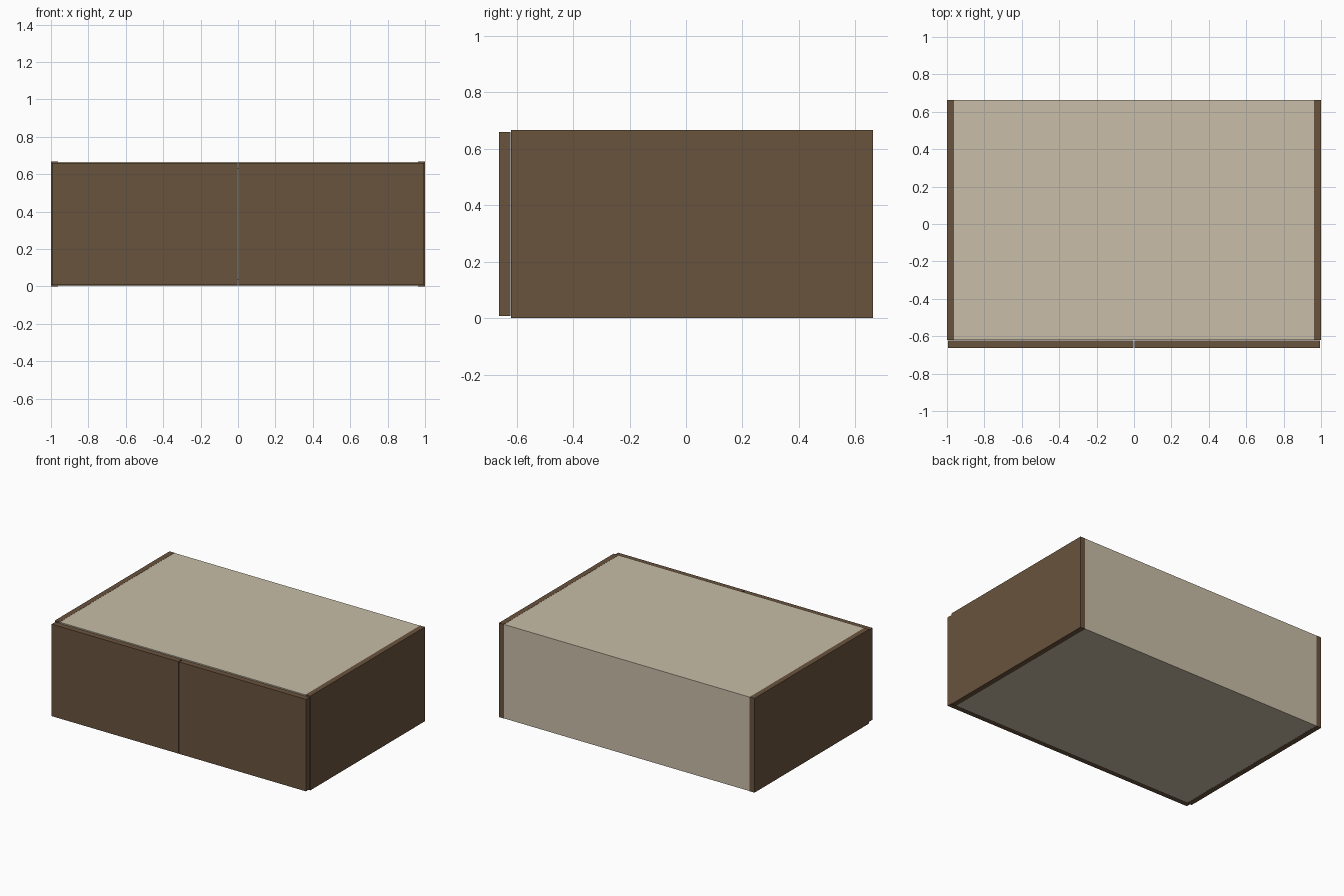
import bpy

if "Cube" in bpy.data.objects:
    bpy.data.objects.remove(bpy.data.objects["Cube"])


def material(name, rgb):
    m = bpy.data.materials.new(name)
    m.diffuse_color = (*rgb, 1.0)
    m.use_nodes = True
    m.node_tree.nodes["Principled BSDF"].inputs["Base Color"].default_value = m.diffuse_color
    return m


wood = material("dark_wood", (0.144, 0.087, 0.047))
board = material("pale_board", (0.578, 0.509, 0.392))


def box(name, lo, hi, mat):
    """Axis-aligned panel between two corners."""
    centre = [(a + b) / 2 for a, b in zip(lo, hi)]
    size = [b - a for a, b in zip(lo, hi)]
    bpy.ops.mesh.primitive_cube_add(size=1, location=centre)
    ob = bpy.context.object
    ob.name = name
    ob.scale = size
    bpy.ops.object.transform_apply(location=False, rotation=False, scale=True)
    ob.data.materials.append(mat)
    return ob


W, D, H = 1.0, 0.662, 0.667   # half width, half depth, height
T = 0.038                     # panel thickness
FRONT = -0.62                 # front edge of the carcass
inner = W - T

# Side panels and doors, mirrored left and right
for side, s in (("left", -1), ("right", 1)):
    x0, x1 = sorted((s * inner, s * W))
    box(side + "_side_panel", (x0, FRONT, 0), (x1, D, H), wood)
    x0, x1 = sorted((s * 0.003, s * 0.995))
    box(side + "_door", (x0, -D, 0.008), (x1, FRONT - 0.002, H - 0.008), wood)

# Carcass top, bottom and back
box("top_panel", (-inner, FRONT, H - T), (inner, D, H - 0.001), board)
box("bottom_panel", (-inner, FRONT, 0.001), (inner, D, T), board)
box("back_panel", (-inner, D - 0.016, T), (inner, D, H - T), board)
